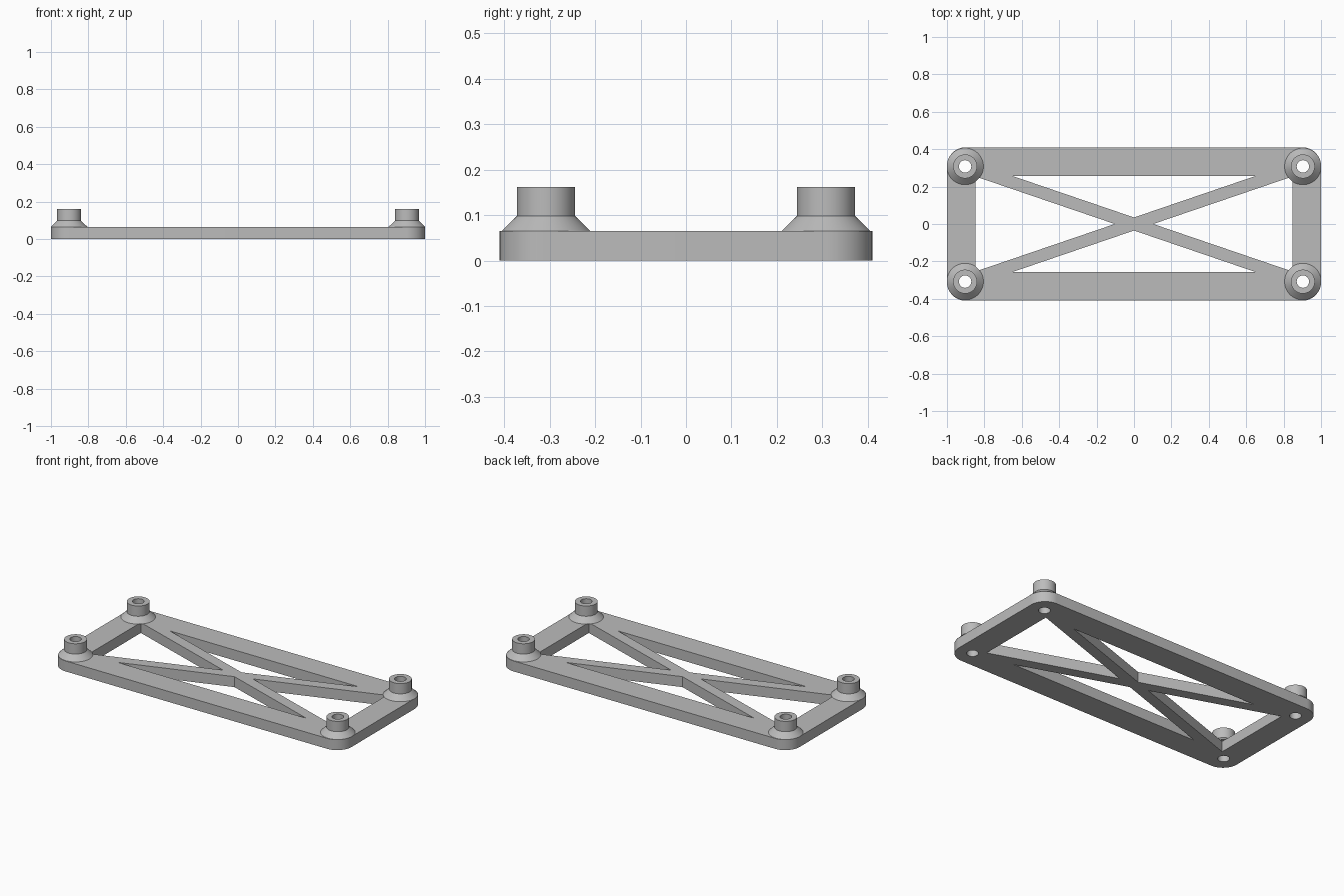
import bpy
import bmesh
from math import cos, sin, pi, radians

cube = bpy.data.objects.get("Cube")
if cube:
    bpy.data.objects.remove(cube, do_unlink=True)

HALF_X, HALF_Y, CORNER = 1.0, 0.41, 0.1      # outer frame
IN_X, IN_Y = 0.847, 0.257                    # inner opening
POST_X, POST_Y, BORE = 0.903, 0.308, 0.033   # standoff centres and bore
THICK = 0.065
SLOPE, BRACE = POST_Y / POST_X, 0.035        # diagonal braces

gray = bpy.data.materials.new("plain gray")
gray.use_nodes = True
color = (0.5, 0.5, 0.5, 1)
gray.diffuse_color = color
gray.node_tree.nodes["Principled BSDF"].inputs["Base Color"].default_value = color


def arc(cx, cy, r, start, end, steps):
    return [(cx + r * cos(start + (end - start) * i / steps),
             cy + r * sin(start + (end - start) * i / steps))
            for i in range(steps + 1)]


def add_object(name, mesh, location=(0, 0, 0)):
    ob = bpy.data.objects.new(name, mesh)
    ob.location = location
    bpy.context.collection.objects.link(ob)
    if not mesh.materials:
        mesh.materials.append(gray)
    bpy.ops.object.select_all(action='DESELECT')
    ob.select_set(True)
    bpy.context.view_layer.objects.active = ob
    bpy.ops.object.shade_smooth_by_angle(angle=radians(30))
    return ob


# Flat frame: rounded outline with four triangular windows and four bores
corners = [(1, 1), (-1, 1), (-1, -1), (1, -1)]
outline = []
for i, (sx, sy) in enumerate(corners):
    outline += arc(sx * (HALF_X - CORNER), sy * (HALF_Y - CORNER), CORNER,
                   i * pi / 2, (i + 1) * pi / 2, 16)
loops = [outline]
tip_x = (IN_Y - BRACE) / SLOPE
tip_y = IN_X * SLOPE - BRACE
for s in (1, -1):
    loops.append([(0, s * BRACE), (tip_x, s * IN_Y), (-tip_x, s * IN_Y)])
    loops.append([(s * BRACE / SLOPE, 0), (s * IN_X, tip_y), (s * IN_X, -tip_y)])
for sx, sy in corners:
    loops.append(arc(sx * POST_X, sy * POST_Y, BORE, 0, 2 * pi, 48)[:-1])

curve = bpy.data.curves.new("frame_profile", 'CURVE')
curve.dimensions = '2D'
curve.fill_mode = 'BOTH'
curve.extrude = THICK / 2
for loop in loops:
    spline = curve.splines.new('POLY')
    spline.points.add(len(loop) - 1)
    spline.use_cyclic_u = True
    for point, (x, y) in zip(spline.points, loop):
        point.co = (x, y, 0, 1)
profile = bpy.data.objects.new("frame_profile", curve)
bpy.context.collection.objects.link(profile)
bpy.context.view_layer.update()
frame_mesh = bpy.data.meshes.new_from_object(
    profile.evaluated_get(bpy.context.evaluated_depsgraph_get()))
bpy.data.objects.remove(profile, do_unlink=True)

bm = bmesh.new()
bm.from_mesh(frame_mesh)
bmesh.ops.remove_doubles(bm, verts=bm.verts, dist=0.0001)
bmesh.ops.recalc_face_normals(bm, faces=bm.faces)
bmesh.ops.translate(bm, verts=bm.verts, vec=(0, 0, THICK / 2))
bm.to_mesh(frame_mesh)
bm.free()
add_object("braced_frame", frame_mesh)

# Hollow standoff with a conical foot, turned from a closed section
section = [(BORE, THICK), (0.098, THICK), (0.064, 0.098),
           (0.064, 0.162), (BORE, 0.162)]
bm = bmesh.new()
verts = [bm.verts.new((r, 0, z)) for r, z in section]
edges = [bm.edges.new((verts[i - 1], verts[i])) for i in range(len(verts))]
bmesh.ops.spin(bm, geom=verts + edges, cent=(0, 0, 0), axis=(0, 0, 1),
               angle=2 * pi, steps=48, use_merge=True)
bmesh.ops.remove_doubles(bm, verts=bm.verts, dist=0.0001)
bmesh.ops.recalc_face_normals(bm, faces=bm.faces)
post_mesh = bpy.data.meshes.new("standoff")
bm.to_mesh(post_mesh)
bm.free()

names = ["back_left", "back_right", "front_right", "front_left"]
for name, (sx, sy) in zip(names, corners):
    add_object(name + "_standoff", post_mesh, (sx * POST_X, sy * POST_Y, 0))
